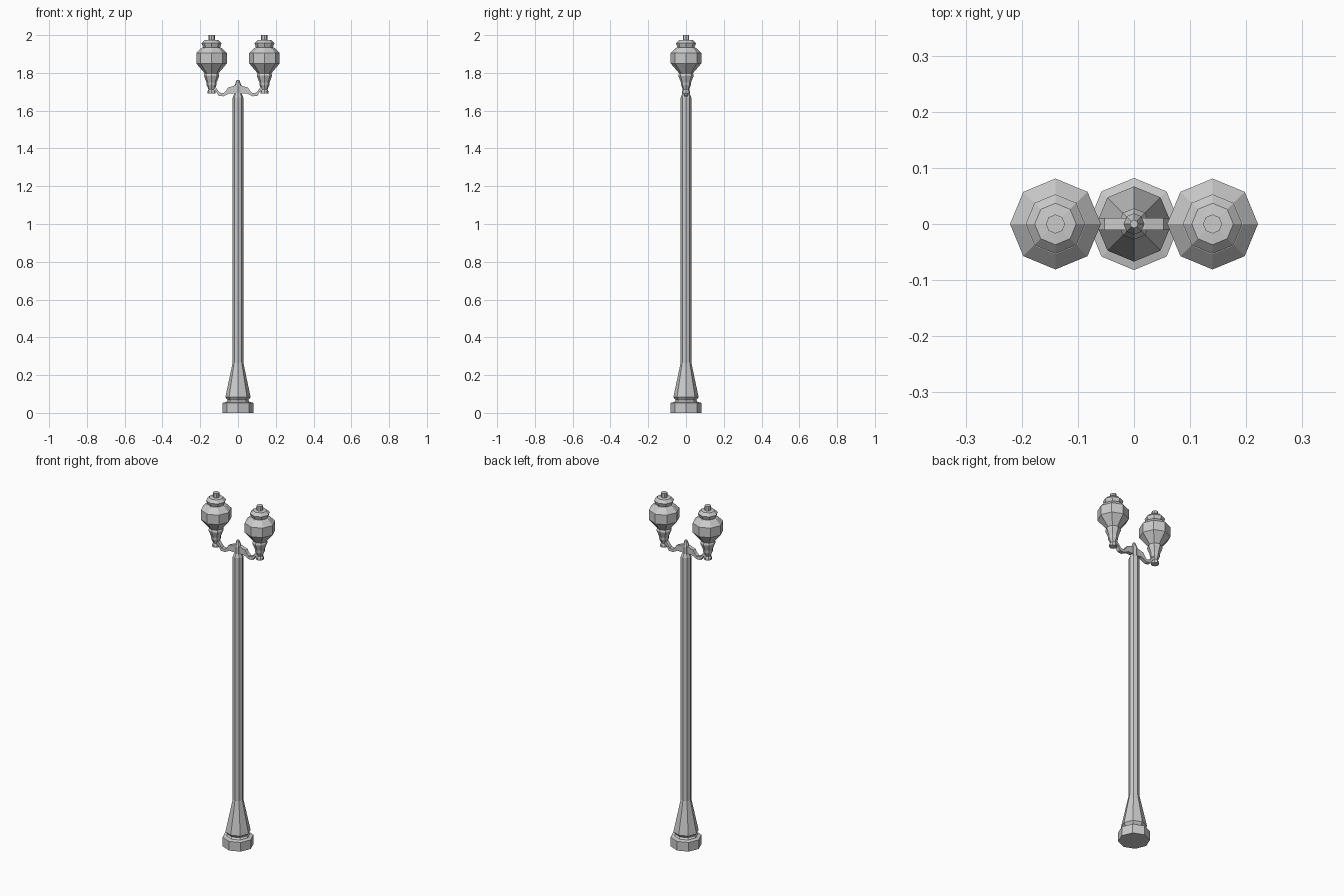
import bpy, bmesh, math

if "Cube" in bpy.data.objects:
    bpy.data.objects.remove(bpy.data.objects["Cube"])

SIDES = 8


def lathe(name, profile, x=0.0):
    """Spin a (radius, height) profile into a closed octagonal solid."""
    bm = bmesh.new()
    rings = []
    for r, z in profile:
        rings.append([bm.verts.new((x + r * math.cos(math.tau * i / SIDES),
                                    r * math.sin(math.tau * i / SIDES), z))
                      for i in range(SIDES)])
    for a, b in zip(rings, rings[1:]):
        for i in range(SIDES):
            j = (i + 1) % SIDES
            bm.faces.new((a[i], a[j], b[j], b[i]))
    bm.faces.new(rings[0][::-1])
    bm.faces.new(rings[-1])
    return finish(name, bm)


def plate(name, outline, thickness):
    """Extrude an (x, z) outline along y, centred on y = 0."""
    bm = bmesh.new()
    face = bm.faces.new([bm.verts.new((x, -thickness / 2, z)) for x, z in outline])
    new = bmesh.ops.extrude_face_region(bm, geom=[face])["geom"]
    bmesh.ops.translate(bm, vec=(0, thickness, 0),
                        verts=[v for v in new if isinstance(v, bmesh.types.BMVert)])
    return finish(name, bm)


def finish(name, bm):
    bmesh.ops.recalc_face_normals(bm, faces=bm.faces)
    mesh = bpy.data.meshes.new(name)
    bm.to_mesh(mesh)
    bm.free()
    obj = bpy.data.objects.new(name, mesh)
    bpy.context.collection.objects.link(obj)
    return obj


# Plinth, flared foot and shaft
lathe("post", [(0.082, 0), (0.082, 0.053), (0.062, 0.058), (0.055, 0.068),
               (0.067, 0.083), (0.028, 0.267), (0.028, 1.67), (0.019, 1.69)])

# Pointed finial above the arms
lathe("finial", [(0.019, 1.685), (0.019, 1.73), (0.007, 1.763)])

# Lamp: cup, tapered holder, globe, cap and knob
LAMP = [(0.021, 1.69), (0.021, 1.703), (0.016, 1.712), (0.026, 1.735),
        (0.027, 1.75), (0.040, 1.783), (0.040, 1.79), (0.036, 1.797),
        (0.081, 1.85), (0.081, 1.905), (0.054, 1.932), (0.045, 1.935),
        (0.053, 1.957), (0.037, 1.973), (0.017, 1.975), (0.017, 2.0)]

# Scrolled bracket outline, upper edge out then lower edge back
ARM = [(0, 1.733), (0.02, 1.732), (0.053, 1.722), (0.065, 1.703),
       (0.077, 1.692), (0.098, 1.696), (0.108, 1.71), (0.122, 1.727),
       (0.14, 1.727), (0.14, 1.708), (0.118, 1.704), (0.102, 1.678),
       (0.077, 1.676), (0.045, 1.692), (0, 1.69)]

for side, s in (("left", -1), ("right", 1)):
    lathe(side + "_lamp", LAMP, s * 0.14)
    plate(side + "_arm", [(s * x, z) for x, z in ARM], 0.022)
